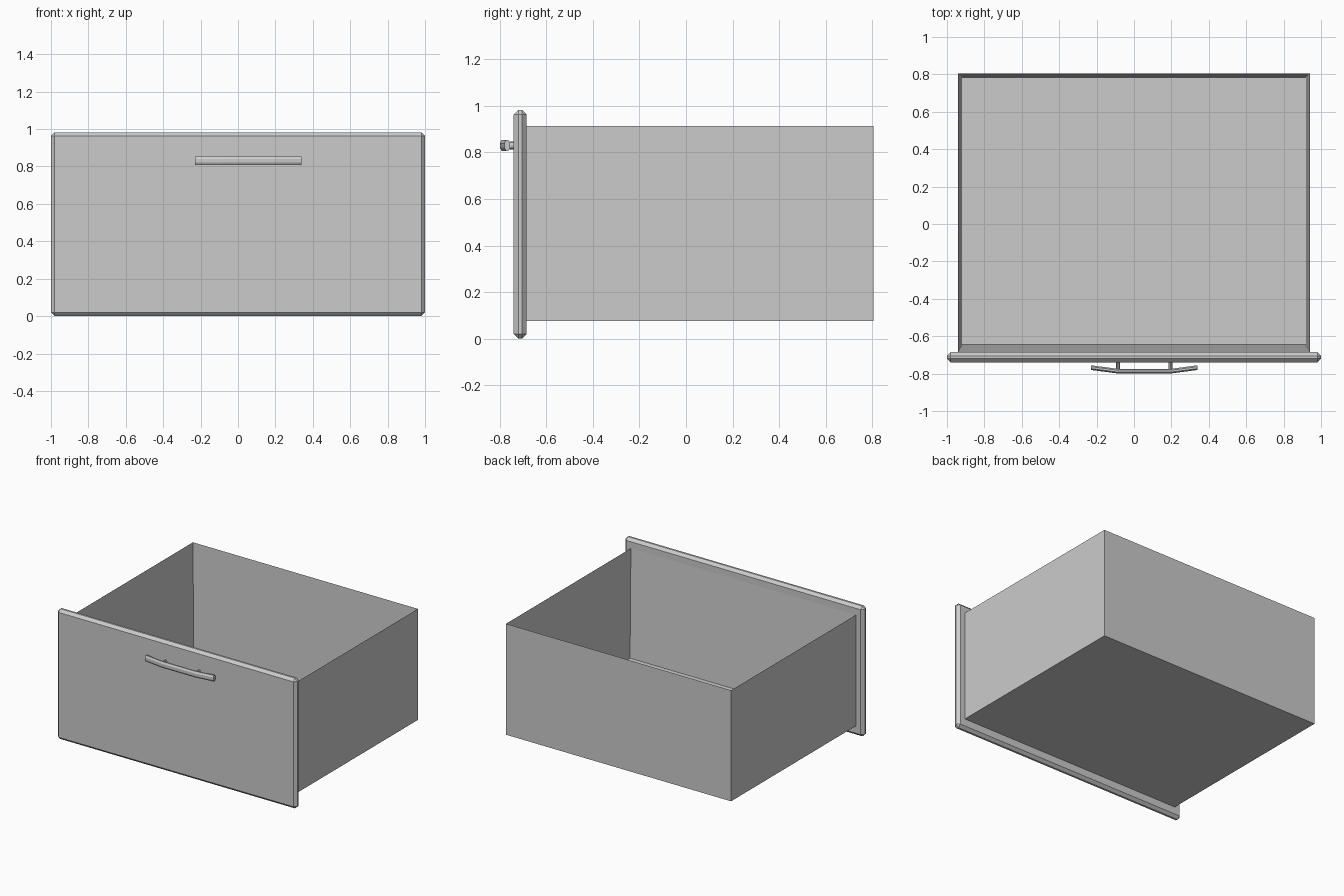
import bpy, bmesh, math
from mathutils import Vector

default = bpy.data.objects.get("Cube")
if default:
    bpy.data.objects.remove(default, do_unlink=True)

grey = bpy.data.materials.new("plain grey")
grey.use_nodes = True
colour = (0.6, 0.6, 0.6, 1)
grey.diffuse_color = colour
grey.node_tree.nodes["Principled BSDF"].inputs["Base Color"].default_value = colour


def finish(name, bm):
    bmesh.ops.recalc_face_normals(bm, faces=bm.faces)
    mesh = bpy.data.meshes.new(name)
    bm.to_mesh(mesh)
    bm.free()
    mesh.materials.append(grey)
    obj = bpy.data.objects.new(name, mesh)
    bpy.context.collection.objects.link(obj)
    return obj


def block(bm, low, high):
    low, high = Vector(low), Vector(high)
    verts = bmesh.ops.create_cube(bm, size=1)["verts"]
    for v in verts:
        v.co = (low + high) / 2 + v.co * (high - low)
    return verts


# Front panel with chamfered edges
bm = bmesh.new()
block(bm, (-1, -0.74, 0), (1, -0.685, 0.983))
bmesh.ops.bevel(bm, geom=bm.edges[:], offset=0.02, segments=1, affect='EDGES')
finish("front_panel", bm)

# Open box: inset the top, then sink the inset face to the floor
bm = bmesh.new()
block(bm, (-0.94, -0.685, 0.075), (0.94, 0.805, 0.913))
top = max(bm.faces, key=lambda f: f.calc_center_median().z)
bmesh.ops.inset_region(bm, faces=[top], thickness=0.03)
for v in top.verts:
    v.co.z = 0.105
    v.co.y = max(v.co.y, -0.645)
finish("drawer_box", bm)

# Bowed handle bar: an eight-sided section swept along four stations
CENTRE, HEIGHT = 0.055, 0.83
bm = bmesh.new()
rings = []
for x, y in ((-0.285, -0.768), (-0.14, -0.787), (0.14, -0.787), (0.285, -0.768)):
    ring = []
    for i in range(8):
        a = math.radians(22.5 + 45 * i)
        ring.append(bm.verts.new((CENTRE + x, y + 0.0135 * math.cos(a),
                                  HEIGHT + 0.025 * math.sin(a))))
    rings.append(ring)
for a, b in zip(rings, rings[1:]):
    for i in range(8):
        j = (i + 1) % 8
        bm.faces.new((a[i], a[j], b[j], b[i]))
bm.faces.new(rings[0])
bm.faces.new(rings[-1])
finish("handle_bar", bm)

# Two posts joining the bar to the panel
for side, name in ((-1, "right_handle_post"), (1, "left_handle_post")):
    bm = bmesh.new()
    verts = bmesh.ops.create_cone(bm, cap_ends=True, segments=8, radius1=0.5,
                                  radius2=0.5, depth=1)["verts"]
    for v in verts:
        p = v.co.copy()
        v.co = (CENTRE + side * 0.14 + p.x * 0.02, -0.76 + p.z * 0.045,
                HEIGHT + p.y * 0.034)
    finish(name, bm)
